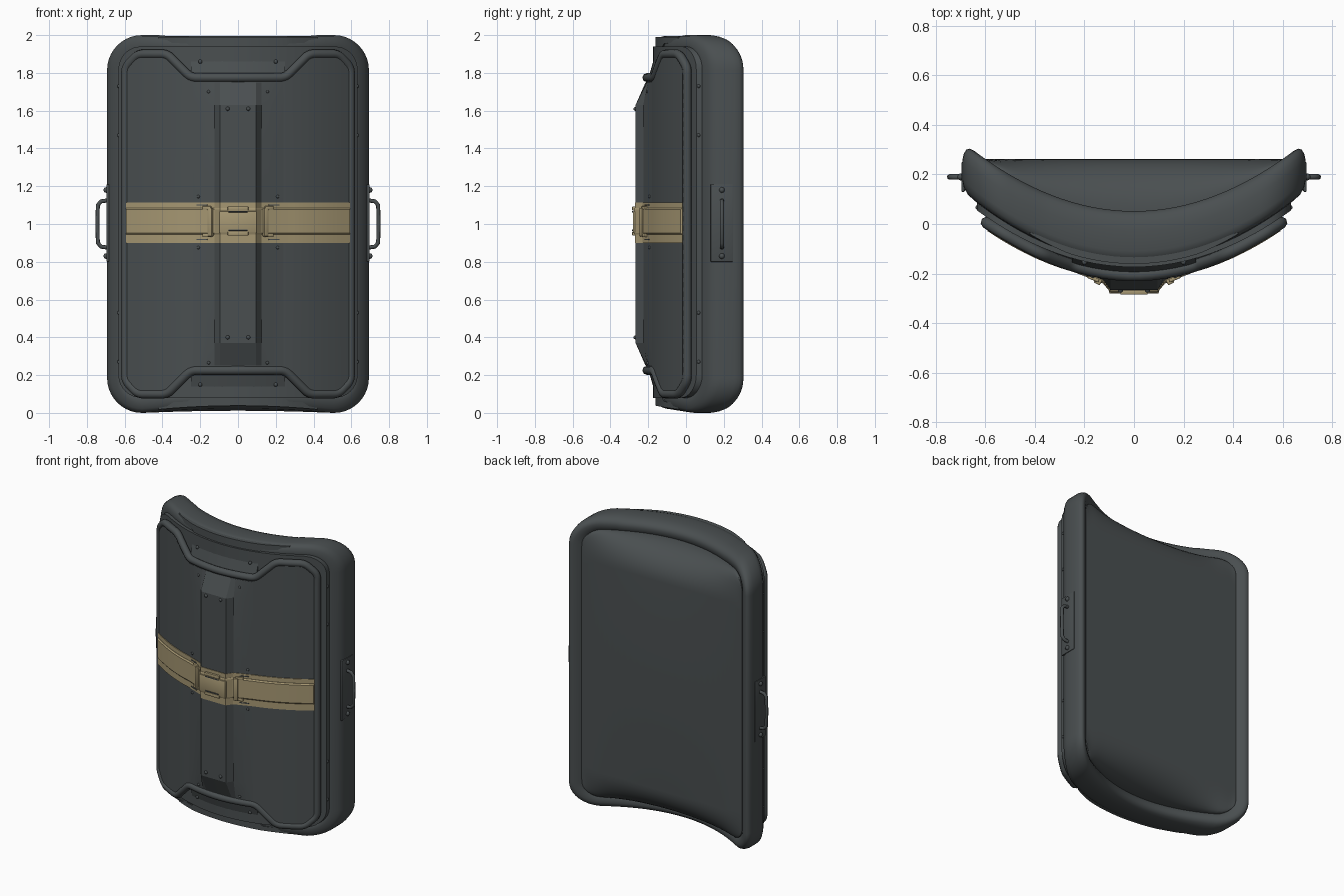
import bpy, bmesh, math
from mathutils import Vector

if "Cube" in bpy.data.objects:
    bpy.data.objects.remove(bpy.data.objects["Cube"])

HW, H = 0.693, 2.0          # half width and height of the rim


def material(name, rgb):
    m = bpy.data.materials.new(name)
    m.diffuse_color = (*rgb, 1)
    m.use_nodes = True
    m.node_tree.nodes["Principled BSDF"].inputs["Base Color"].default_value = m.diffuse_color
    return m


GREY = material("dark grey", (0.068, 0.078, 0.081))
TAN = material("tan", (0.38, 0.31, 0.17))


def finish(name, bm, mat, angle=35):
    bmesh.ops.recalc_face_normals(bm, faces=bm.faces)
    me = bpy.data.meshes.new(name)
    bm.to_mesh(me)
    bm.free()
    me.materials.append(mat)
    ob = bpy.data.objects.new(name, me)
    bpy.context.collection.objects.link(ob)
    bpy.ops.object.select_all(action='DESELECT')
    ob.select_set(True)
    bpy.context.view_layer.objects.active = ob
    bpy.ops.object.shade_smooth_by_angle(angle=math.radians(angle))
    return ob


# Curved layers of the shield, as depth against x
def rim_front(x): return -0.155 + 0.6 * x * x
def rim_back(x): return 0.052 + 0.585 * x * x
def panel_y(x): return -0.212 + 0.57 * x * x


def interp(x, pts):
    if x <= pts[0][0]:
        return pts[0][1]
    for (a, ya), (b, yb) in zip(pts, pts[1:]):
        if x <= b:
            return ya + (yb - ya) * (x - a) / (b - a)
    return pts[-1][1]


def spine_y(x):
    a = abs(x)
    if a > 0.24:
        return panel_y(a)
    return interp(a, [(0.095, -0.265), (0.125, -0.224), (0.24, panel_y(0.24))])


def spread(w, n=36):
    return [w * math.sin(math.pi / 2 * (2 * i / n - 1)) for i in range(n + 1)]


def even(w, n):
    return [w * (2 * i / n - 1) for i in range(n + 1)]


def sheet(name, xs, zlo, zhi, yf, vs, thick, mat=GREY, angle=35):
    """Closed plate: columns along x, rows along z, depth from yf(x, z, v)."""
    bm = bmesh.new()
    layers = []
    for off in (0, thick):
        g = []
        for x in xs:
            lo, hi = zlo(x), zhi(x)
            g.append([bm.verts.new((x, yf(x, lo + v * (hi - lo), v) + off, lo + v * (hi - lo))) for v in vs])
        layers.append(g)
        for a, b in zip(g, g[1:]):
            for j in range(len(vs) - 1):
                bm.faces.new((a[j], b[j], b[j + 1], a[j + 1]))
    f, b = layers
    n, m = len(xs), len(vs)
    loop = ([(i, 0) for i in range(n)] + [(n - 1, j) for j in range(1, m)]
            + [(i, m - 1) for i in range(n - 2, -1, -1)] + [(0, j) for j in range(m - 2, 0, -1)])
    for (i, j), (k, l) in zip(loop, loop[1:] + loop[:1]):
        bm.faces.new((f[i][j], f[k][l], b[k][l], b[i][j]))
    return finish(name, bm, mat, angle)


def tube(name, pts, r, mat=GREY, cyclic=False):
    cu = bpy.data.curves.new(name, 'CURVE')
    cu.dimensions = '3D'
    cu.bevel_depth, cu.bevel_resolution, cu.use_fill_caps = r, 2, True
    sp = cu.splines.new('POLY')
    sp.points.add(len(pts) - 1)
    for p, c in zip(sp.points, pts):
        p.co = (*c, 1)
    sp.use_cyclic_u = cyclic
    tmp = bpy.data.objects.new(name + " path", cu)
    bpy.context.collection.objects.link(tmp)
    bpy.context.view_layer.update()
    me = bpy.data.meshes.new_from_object(tmp.evaluated_get(bpy.context.evaluated_depsgraph_get()))
    bpy.data.objects.remove(tmp)
    bm = bmesh.new()
    bm.from_mesh(me)
    return finish(name, bm, mat, 50)


def box(name, c, s, mat=GREY, bev=0.004, rot=0):
    bm = bmesh.new()
    bmesh.ops.create_cube(bm, size=1)
    bmesh.ops.scale(bm, vec=s, verts=bm.verts)
    bmesh.ops.bevel(bm, geom=bm.edges[:], offset=bev, segments=2, affect='EDGES', profile=0.5)
    ob = finish(name, bm, mat)
    ob.location = c
    ob.rotation_euler.z = rot
    return ob


def round_path(pts, r, n=5, step=0.05):
    """Closed (x, z) polygon with rounded corners and divided straights."""
    out = []
    P = [Vector(p) for p in pts]
    for i, p in enumerate(P):
        a, b = P[i - 1], P[(i + 1) % len(P)]
        q, s = p + (a - p).normalized() * r, p + (b - p).normalized() * r
        out += [q * (1 - t) ** 2 + p * 2 * t * (1 - t) + s * t * t for t in [k / n for k in range(n + 1)]]
    dense = []
    for a, b in zip(out, out[1:] + out[:1]):
        k = max(1, round((b - a).length / step))
        dense += [a.lerp(b, t / k) for t in range(k)]
    return dense


# Outer rim: rounded section carried round the curved outline
bm = bmesh.new()
section = [(0.10, 0.1), (0.075, 0), (0.05, 0), (0.022, 0.02), (0.006, 0.1), (0, 0.22), (0, 0.62), (0.006, 0.78),
           (0.016, 0.9), (0.03, 0.975), (0.048, 1), (0.068, 0.985), (0.088, 0.94), (0.105, 0.85)]
rings = []
for d, t in section:
    r, ring = 0.185 - d, []
    w, top = HW - 0.185, H - 0.185
    for q, (cx, cz) in enumerate(((w, top), (-w, top), (-w, 0.185), (w, 0.185))):
        for k in range(11):
            a = math.pi / 2 * (q + k / 10)
            ring.append((cx + r * math.cos(a), cz + r * math.sin(a)))
        if q in (0, 2):
            s = -1 if q == 0 else 1
            ring += [(s * (-w + 2 * w * k / 24), cz + r * (1 if q == 0 else -1)) for k in range(1, 24)]
    verts = []
    for x, z in ring:
        arch = max(0, 1 - (x / 0.5) ** 2)
        z += 0.03 * arch * (1 - t) if z < 0.3 else (-0.004 if z > 1.7 and abs(x) < 0.42 else 0)
        verts.append(bm.verts.new((x, rim_front(x) * (1 - t) + rim_back(x) * t, z)))
    rings.append(verts)
for a, b in zip(rings, rings[1:] + rings[:1]):
    for i in range(len(a)):
        j = (i + 1) % len(a)
        bm.faces.new((a[i], a[j], b[j], b[i]))
finish("rim", bm, GREY, 45)


def rounded_edges(inset, r):
    def drop(x):
        e = max(0, abs(x) - (HW - inset - r))
        return r - math.sqrt(max(0, r * r - e * e))
    return (lambda x: inset + drop(x)), (lambda x: H - inset - drop(x))


# Raised tray between rim and front panel
lo, hi = rounded_edges(0.06, 0.12)
lo_tray = lambda x: lo(x) + 0.02
sheet("tray", spread(HW - 0.06), lo_tray, hi, lambda x, z, v: panel_y(x) + 0.038, [0, 0.5, 1], 0.1)

# Back panel: flat, rolling forward to the rim at top and bottom
lo_b, hi_b = rounded_edges(0.085, 0.11)


def back_y(x, z, v):
    e = min(1, min(v, 1 - v) / 0.11)
    base = min(0.26, rim_back(x) - 0.004)
    return base + (0.262 - base) * math.sqrt(1 - (1 - e) ** 2) - 0.05


ends = [0.11 * (1 - math.cos(math.pi / 2 * k / 10)) for k in range(11)]
sheet("back_panel", spread(HW - 0.085), lo_b, hi_b, back_y, ends + [1 - e for e in reversed(ends)], 0.05)

# Front panel with notches at top and bottom
half = [(0.25, 1.775), (0.375, 1.9), (0.53, 1.9), (0.595, 1.83)]
xs = sorted(set(even(0.595, 34)) | {s * p[0] for p in half for s in (-1, 1)})
top_z = lambda x: interp(abs(x), half)
sheet("front_panel", xs, lambda x: 2 - top_z(x), top_z, lambda x, z, v: panel_y(x), [0, 0.5, 1], 0.06)

# Bead around the panel
right = half + [(x, 2 - z) for x, z in reversed(half)]
outline = right + [(-x, z) for x, z in reversed(right)]
tube("panel_bead", [(p.x, panel_y(p.x) + 0.004 + 0.012 * min(1, abs(p.x) / 0.5), p.y)
                    for p in round_path(outline, 0.03)], 0.024, cyclic=True)

# Sloping notch plates and rim grips, top and bottom
for nm, flip in (("top", False), ("bottom", True)):
    zf = (lambda z: 2 - z) if flip else (lambda z: z)
    sheet(nm + "_notch_plate", even(0.25, 12), lambda x: zf(1.78), lambda x: zf(1.92),
          lambda x, z, v: panel_y(x) + 0.015 + 0.04 * v, [0, 1], 0.05)
    grip = [(0.22, 1.918), (0.27, 1.955), (0.42, 1.962)]
    base = 0.034 if flip else 0.012
    sheet(nm + "_grip", sorted(set(even(0.42, 20)) | {s * g[0] for g in grip for s in (-1, 1)}),
          lambda x: zf(interp(abs(x), grip) - (0.015 if flip else 0)),
          lambda x: zf(1.99 - (0.028 * (1 - (x / 0.5) ** 2) if flip else 0)),
          lambda x, z, v: rim_front(x) - 0.006 + interp(abs(x), [(0.26, 0), (0.42, 0.014)]), [0, 1], 0.06)

# Central spine with tapered ends
sx = sorted({s * a for a in (0, 0.095, 0.125, 0.16, 0.2, 0.24) for s in (-1, 1)})
zs = [0.25, 0.37, 1.0, 1.63, 1.75]
rise = [0, 1, 1, 1, 0]
sheet("spine", sx, lambda x: 0.25, lambda x: 1.75,
      lambda x, z, v: panel_y(x) - 0.002 + (spine_y(x) - panel_y(x)) * interp(z, list(zip(zs, rise))),
      [(z - 0.25) / 1.5 for z in zs], 0.03, angle=20)

# Tan band and the raised strap over it
bx = sorted(set(sx) | {x for x in even(0.592, 24) if abs(x) > 0.25})
sheet("band", bx, lambda x: 0.9, lambda x: 1.115, lambda x, z, v: spine_y(x) - 0.006, [0, 1], 0.008, TAN, 15)
sheet("strap", bx, lambda x: 0.945, lambda x: 1.085,
      lambda x, z, v: spine_y(x) - (0.008 if v in (0, 1) else 0.011 if abs(x) < 0.1 else 0.016),
      [0, 0.06, 0.94, 1], 0.015, TAN, 15)

# Buckle with top and bottom loops
box("buckle", (0, -0.273, 1.01), (0.2, 0.016, 0.115), TAN)
for z in (1.082, 0.95):
    box("buckle_loop", (0, -0.276, z), (0.11, 0.018, 0.022), TAN)
    box("buckle_slot", (0, -0.283, z - 0.017 if z > 1 else z + 0.017), (0.1, 0.005, 0.006), GREY, 0.001)
# Brackets and clips beside the spine
for s in (-1, 1):
    box("buckle_bracket", (s * 0.145, -0.23, 1.01), (0.028, 0.026, 0.15), TAN, rot=s * 0.5)
    for z in (0.94, 1.085):
        box("strap_clip", (s * 0.165, -0.22, z), (0.05, 0.014, 0.02), TAN, rot=s * 0.4)
    for z in (0.917, 1.1):
        box("band_slot", (s * 0.19, spine_y(0.19) - 0.007, z), (0.06, 0.006, 0.006), GREY, 0.001, s * 0.37)

# Side handles on mounting plates
for s in (-1, 1):
    box("handle_plate", (s * 0.69, 0.19, 1.005), (0.014, 0.12, 0.41))
    path = [(0.69, 0.875), (0.725, 0.88), (0.742, 0.9), (0.744, 1.0), (0.742, 1.1), (0.725, 1.12), (0.69, 1.125)]
    tube("handle", [(s * x, 0.19, z) for x, z in path], 0.011)


def bolt(p, r=0.011):
    bm = bmesh.new()
    bmesh.ops.create_uvsphere(bm, u_segments=10, v_segments=6, radius=r)
    finish("bolt", bm, GREY).location = p


# Bolts on the front, tray sides and handle plates
for s in (-1, 1):
    for z in (0.4, 1.61):
        bolt((s * 0.055, -0.267, z))
    for x, z in ((0.155, 1.7), (0.155, 0.265), (0.21, 1.145), (0.21, 0.875)):
        bolt((s * x, panel_y(x) - 0.004 if abs(z - 1) > 0.5 else spine_y(x) - 0.002, z), 0.009)
    for z in (1.86, 0.15, 0.1):
        bolt((s * 0.2, panel_y(0.2) + (0.035 if z != 0.1 else 0.05), z))
    for z in (0.27, 0.53, 1.47, 1.73):
        bolt((s * 0.63, 0.067, z), 0.01)
    for z in (0.83, 1.18):
        bolt((s * 0.698, 0.19, z), 0.015)
